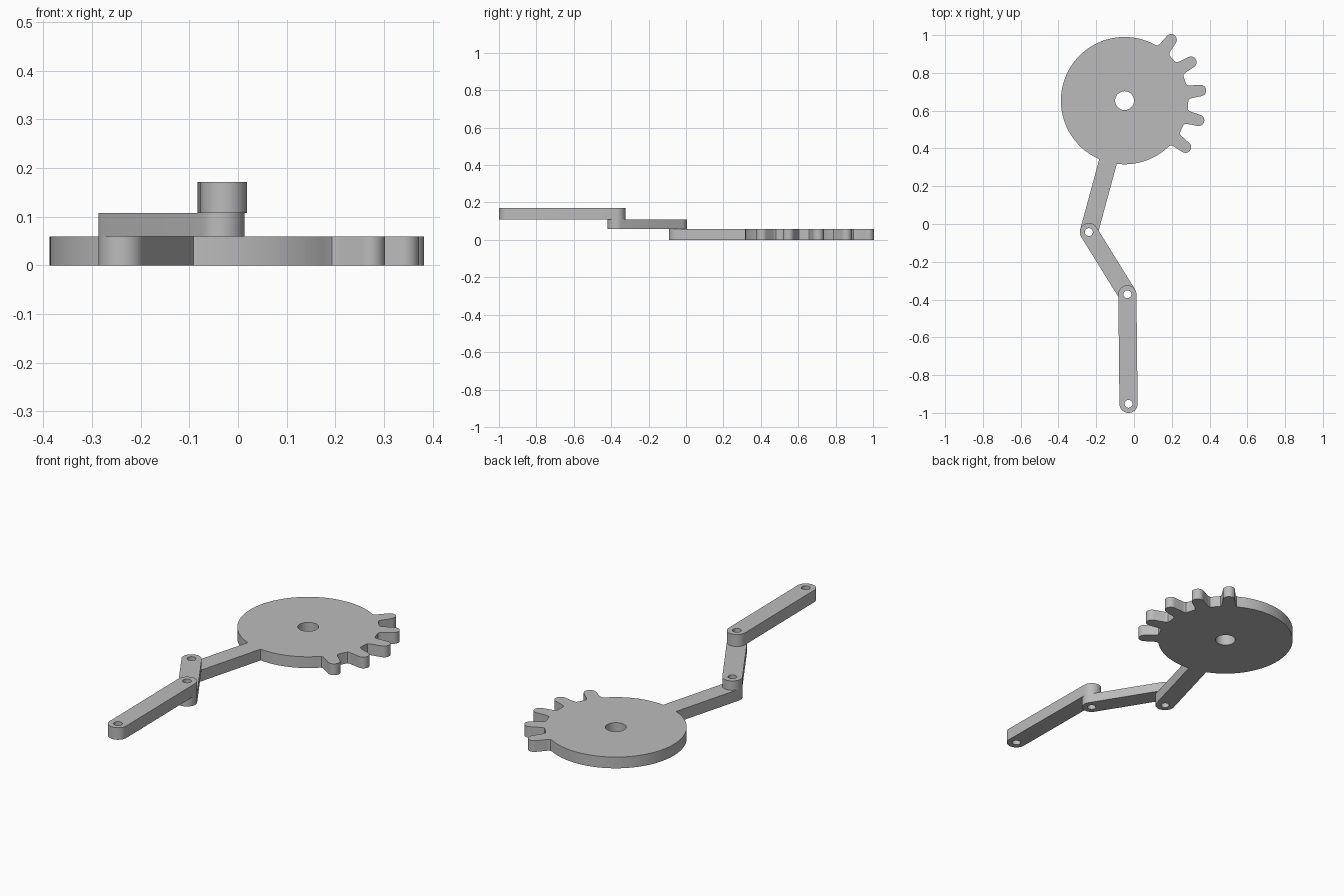
import bpy, bmesh
from math import radians, degrees, asin, atan2
from mathutils import Vector, Matrix

cube = bpy.data.objects.get("Cube")
if cube:
    bpy.data.objects.remove(cube, do_unlink=True)

grey = bpy.data.materials.new("plain_grey")
grey.use_nodes = True
colour = (0.5, 0.5, 0.5, 1)
grey.diffuse_color = colour
grey.node_tree.nodes["Principled BSDF"].inputs["Base Color"].default_value = colour


def polar(centre, radius, angle):
    return centre + Matrix.Rotation(radians(angle), 2) @ Vector((radius, 0))


def arc(centre, radius, start, end, steps):
    return [polar(centre, radius, start + (end - start) * i / steps)
            for i in range(steps + 1)]


def heading(a, b):
    return degrees(atan2(b.y - a.y, b.x - a.x))


def plate(name, outline, holes, z0, z1):
    """Flat plate with round holes, given as (centre, radius)."""
    bm = bmesh.new()
    loops = [outline] + [arc(c, r, 0, 360, 32)[:-1] for c, r in holes]
    for loop in loops:
        verts = [bm.verts.new((p.x, p.y, z0)) for p in loop]
        for a, b in zip(verts, verts[1:] + verts[:1]):
            bm.edges.new((a, b))
    bmesh.ops.triangle_fill(bm, use_beauty=True, edges=bm.edges[:])
    extruded = bmesh.ops.extrude_face_region(bm, geom=bm.faces[:], use_keep_orig=True)
    top = [v for v in extruded["geom"] if isinstance(v, bmesh.types.BMVert)]
    bmesh.ops.translate(bm, verts=top, vec=(0, 0, z1 - z0))
    bmesh.ops.recalc_face_normals(bm, faces=bm.faces[:])
    mesh = bpy.data.meshes.new(name)
    bm.to_mesh(mesh)
    bm.free()
    mesh.materials.append(grey)
    obj = bpy.data.objects.new(name, mesh)
    bpy.context.collection.objects.link(obj)
    bpy.ops.object.select_all(action="DESELECT")
    obj.select_set(True)
    bpy.context.view_layer.objects.active = obj
    bpy.ops.object.shade_smooth_by_angle(angle=radians(30))


# Pivots, in plan
hub = Vector((-0.05, 0.653))
elbow = Vector((-0.239, -0.043))
wrist = Vector((-0.035, -0.372))
tip = Vector((-0.029, -0.952))
R, W, PIN = 0.337, 0.048, 0.021


# Gear sector with its arm: teeth, round back, arm, round front
def tooth(angle):
    half = [(R, 0.040), (0.343, 0.0365), (0.353, 0.034)]
    turn = Matrix.Rotation(radians(angle), 2)
    side = [Vector((r, -w)) for r, w in half]
    crown = arc(Vector((0.406, 0)), 0.030, -85, 85, 12)
    other = [Vector((p.x, -p.y)) for p in reversed(side)]
    return [hub + turn @ p for p in side + crown + other]


first, pitch, count = -37.4, 22.5, 5
last = first + pitch * (count - 1)
outline = []
for i in range(count):
    angle = first + pitch * i
    outline += tooth(angle)
    if i < count - 1:
        outline += arc(hub, R, angle + 9, angle + pitch - 9, 2)
down = heading(hub, elbow) % 360
spread = degrees(asin(W / R))
outline += arc(hub, R, last + 9, down - spread, 64)
outline += arc(elbow, W, down - 90, down + 90, 20)
outline += arc(hub, R, down + spread, first + 351, 24)
plate("gear_sector_arm", outline, [(hub, 0.05), (elbow, PIN)], 0, 0.059)


# Round-ended links stacked on the arm
def link(name, a, b, z0, z1):
    d = heading(a, b)
    ends = arc(b, W, d - 90, d + 90, 20) + arc(a, W, d + 90, d + 270, 20)
    plate(name, ends, [(a, PIN), (b, PIN)], z0, z1)


link("middle_link", elbow, wrist, 0.059, 0.108)
link("end_link", wrist, tip, 0.108, 0.171)
